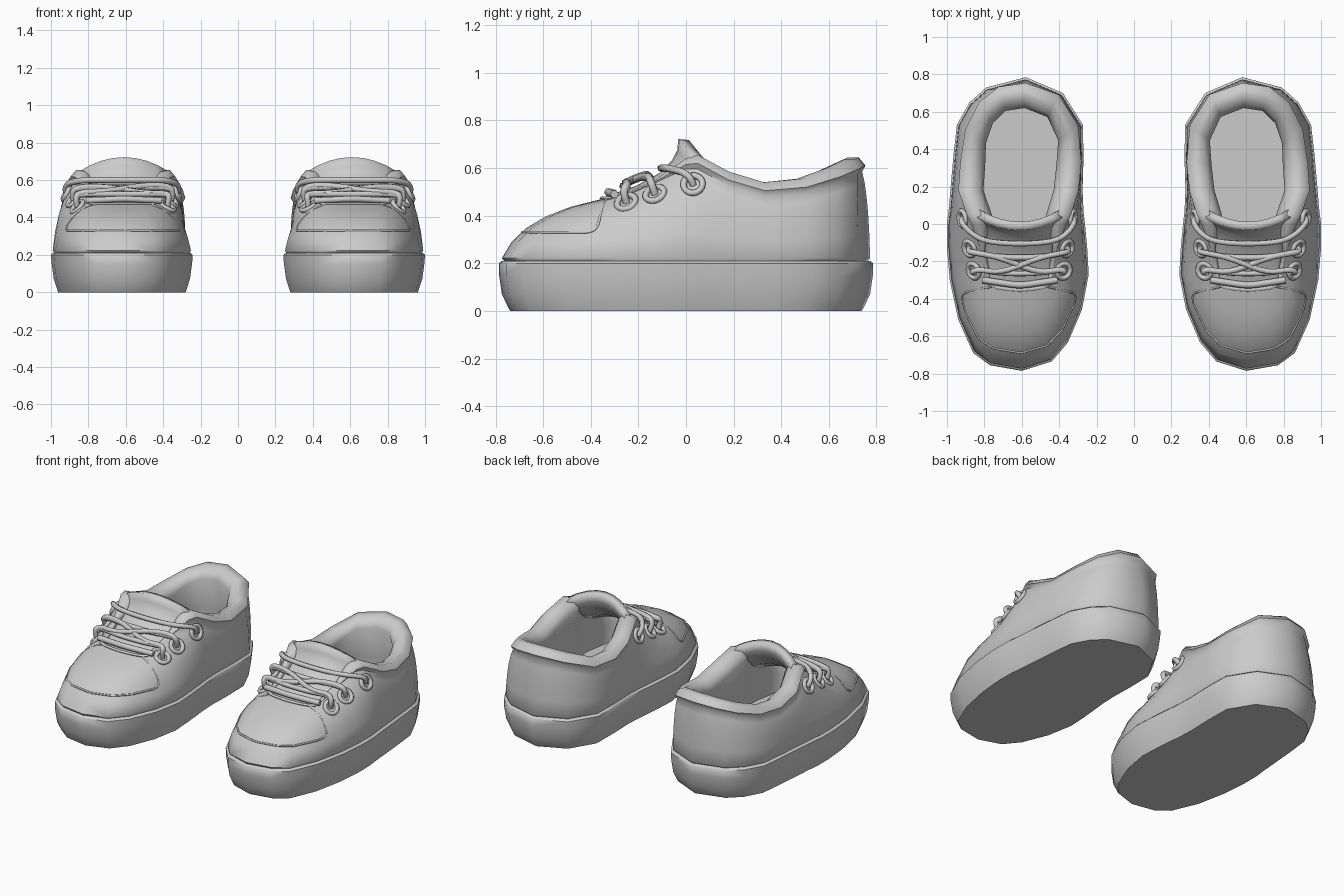
import bpy, bmesh, math
from mathutils import Vector
from mathutils.bvhtree import BVHTree

cube = bpy.data.objects.get("Cube")
if cube:
    bpy.data.objects.remove(cube, do_unlink=True)

grey = bpy.data.materials.new("light grey")
grey.use_nodes = True
grey.diffuse_color = (0.6, 0.6, 0.6, 1)
grey.node_tree.nodes["Principled BSDF"].inputs["Base Color"].default_value = (0.6, 0.6, 0.6, 1)

CENTRE_X = 0.61


def finish(obj, angle=40):
    """Colour, shade and mirror a part of the left shoe to the right shoe."""
    obj.data.materials.clear()
    obj.data.materials.append(grey)
    bpy.ops.object.select_all(action='DESELECT')
    obj.select_set(True)
    bpy.context.view_layer.objects.active = obj
    bpy.ops.object.shade_smooth_by_angle(angle=math.radians(angle))
    mirror = obj.modifiers.new("other shoe", 'MIRROR')
    mirror.use_mirror_merge = False


def mesh_object(name, bm):
    mesh = bpy.data.meshes.new(name)
    bm.to_mesh(mesh)
    obj = bpy.data.objects.new(name, mesh)
    bpy.context.collection.objects.link(obj)
    return obj


def loft(rings):
    """Closed skin through rings of equal length, capped at both ends."""
    bm = bmesh.new()
    loops = [[bm.verts.new(p) for p in ring] for ring in rings]
    n = len(loops[0])
    for a, b in zip(loops, loops[1:]):
        for i in range(n):
            j = (i + 1) % n
            bm.faces.new((a[i], a[j], b[j], b[i]))
    bm.faces.new(loops[0])
    bm.faces.new(loops[-1])
    bmesh.ops.recalc_face_normals(bm, faces=bm.faces)
    return bm


def tube(name, points, radius, cyclic=False):
    """Round cord through a smooth path."""
    curve = bpy.data.curves.new(name, 'CURVE')
    curve.dimensions = '3D'
    curve.bevel_depth = radius
    curve.bevel_resolution = 1
    curve.resolution_u = 4
    curve.use_fill_caps = True
    spline = curve.splines.new('NURBS')
    spline.points.add(len(points) - 1)
    for sp, p in zip(spline.points, points):
        sp.co = (*p, 1)
    spline.order_u = 3
    spline.use_cyclic_u = cyclic
    spline.use_endpoint_u = not cyclic
    obj = bpy.data.objects.new(name, curve)
    bpy.context.collection.objects.link(obj)
    bpy.ops.object.select_all(action='DESELECT')
    obj.select_set(True)
    bpy.context.view_layer.objects.active = obj
    bpy.ops.object.convert(target='MESH')
    finish(bpy.context.view_layer.objects.active, 70)


# Outline x, y and the matching collar or throat edge x, y, z, round from the toe
stations = [
    (.60, -.785, .61, -.36, .48), (.77, -.755, .68, -.355, .48),
    (.86, -.69, .74, -.345, .48), (.94, -.51, .79, -.32, .48),
    (.985, -.3, .8, -.24, .5), (1, -.13, .82, -.13, .55),
    (1, 0, .86, 0, .64), (.99, .08, .88, .05, .655),
    (.98, .2, .925, .18, .585), (.965, .37, .915, .33, .54),
    (.947, .53, .89, .5, .555), (.88, .65, .82, .64, .6),
    (.79, .73, .72, .72, .635), (.578, .785, .58, .74, .645),
    (.38, .7, .41, .68, .62), (.273, .53, .31, .52, .555),
    (.27, .35, .295, .33, .54), (.275, .18, .31, .18, .585),
    (.27, .07, .35, .05, .655), (.262, 0, .37, 0, .64),
    (.25, -.13, .41, -.13, .55), (.242, -.27, .43, -.24, .5),
    (.278, -.457, .44, -.32, .48), (.353, -.633, .48, -.345, .48),
    (.44, -.735, .54, -.355, .48)]


def outline(sx, sy, z):
    return [Vector((.62 + (s[0] - .62) * sx, s[1] * sy, z)) for s in stations]


# Sole
finish(mesh_object("sole", loft([
    outline(.9, .94, 0), outline(.91, .95, .012), outline(.96, .985, .07),
    outline(.99, 1, .15), outline(1, 1, .2), outline(.97, .985, .21)])), 50)

# Upper: curved wall, padded collar, inner wall and insole
base = outline(.95, .97, .205)
foot = outline(.975, .985, .222)
rings = [base, foot] + [[] for _ in range(12)]
for b, s in zip(foot, stations):
    rim = Vector(s[2:])
    pad = min(1, max(.2, (rim.y + .1) / .14))
    inward = Vector((.6 - rim.x, min(.3, max(-.2, rim.y)) - rim.y, 0)).normalized()
    up = Vector((0, 0, pad))
    crease = rim - up * .06
    control = b.lerp(crease, .18)
    control.z = b.z + .73 * (crease.z - b.z)
    profile = [b.lerp(control, t).lerp(control.lerp(crease, t), t)
               for t in (.2, .4, .6, .8, 1)]
    profile += [rim + (inward * x + Vector((0, 0, z))) * pad for x, z in (
        (-.014, -.035), (.015, 0), (.06, 0), (.1, -.025), (.12, -.065))]
    floor = rim + inward * .08 * pad
    floor.z = .24
    shank = floor.copy()
    shank.z = .36
    for ring, p in zip(rings[2:], profile + [shank, floor]):
        ring.append(p)
upper_bm = loft(rings)
surface = BVHTree.FromBMesh(upper_bm)
finish(mesh_object("upper", upper_bm), 60)

# Tongue: bowed strip with a flared tip
path = [(-.355, .445), (-.3, .47), (-.2, .505), (-.1, .56), (-.04, .62),
        (-.015, .67), (-.01, .72)]
bm = bmesh.new()
rows = []
for k, (y, z) in enumerate(path):
    t = k / (len(path) - 1)
    row = []
    for i in range(9):
        u = i / 4 - 1
        row.append(bm.verts.new((CENTRE_X + u * (.17 + .06 * t),
                                 y + u * u * .07 * t, z - u * u * (.02 + .06 * t))))
    rows.append(row)
for a, b in zip(rows, rows[1:]):
    for i in range(8):
        bm.faces.new((a[i], a[i + 1], b[i + 1], b[i]))
tongue = mesh_object("tongue", bm)
solid = tongue.modifiers.new("thickness", 'SOLIDIFY')
solid.thickness = .045
solid.offset = 0
finish(tongue, 60)

# Toe seam laid on the upper: up each side, level round the front
rise = [(-.335, .47), (-.345, .45), (-.36, .4), (-.372, .35), (-.4, .332)]
flanks = {side: [surface.ray_cast(Vector((CENTRE_X + side, y, z)),
                                  Vector((-side, 0, 0)))[0] for y, z in rise]
          for side in (1, -1)}
front = []
for k in range(41):
    angle = math.radians(-10 - 4 * k)
    ray = Vector((math.cos(angle), math.sin(angle), 0))
    front.append(surface.ray_cast(Vector((CENTRE_X, -.38, .33)) + ray, -ray)[0])
tube("toe_seam", flanks[1] + front + flanks[-1][::-1], .006)

# Eyelet loops on both sides of the throat
eyelets = {1: [], -1: []}
for side in (1, -1):
    for y, z in ((.03, .53), (-.13, .49), (-.25, .455)):
        spot, normal, _, _ = surface.ray_cast(
            Vector((CENTRE_X + side, y, z)), Vector((-side, 0, 0)))
        across = normal.cross(Vector((0, 0, 1))).normalized()
        along = normal.cross(across)
        loop = [spot + normal * .003
                + (across * math.cos(a) + along * math.sin(a)) * .042
                for a in (k * math.pi / 5 for k in range(10))]
        tube("eyelet", loop, .014, cyclic=True)
        eyelets[side].append((spot, normal))

# Laces: straight rows and one crossed pair
middles = [(-.105, .59), (-.18, .55), (-.265, .515)]


def lace_half(side, k, lift):
    spot, normal = eyelets[side][k]
    y, z = middles[k]
    return [spot, spot + normal * .025 + Vector((0, -.01, .035)),
            Vector((CENTRE_X + side * .23, y + .025, z + .01 + lift)),
            Vector((CENTRE_X + side * .1, y, z + .01 + lift))]


for left, right, lift in ((0, 0, 0), (1, 1, 0), (2, 2, 0), (1, 2, .006), (2, 1, .012)):
    tube("lace", lace_half(1, left, lift) + lace_half(-1, right, lift)[::-1], .016)
tube("lower_lace", [(CENTRE_X + x, -.33 + abs(x) * .15, .5 - abs(x) * .05)
                    for x in (-.2, -.1, 0, .1, .2)], .018)
